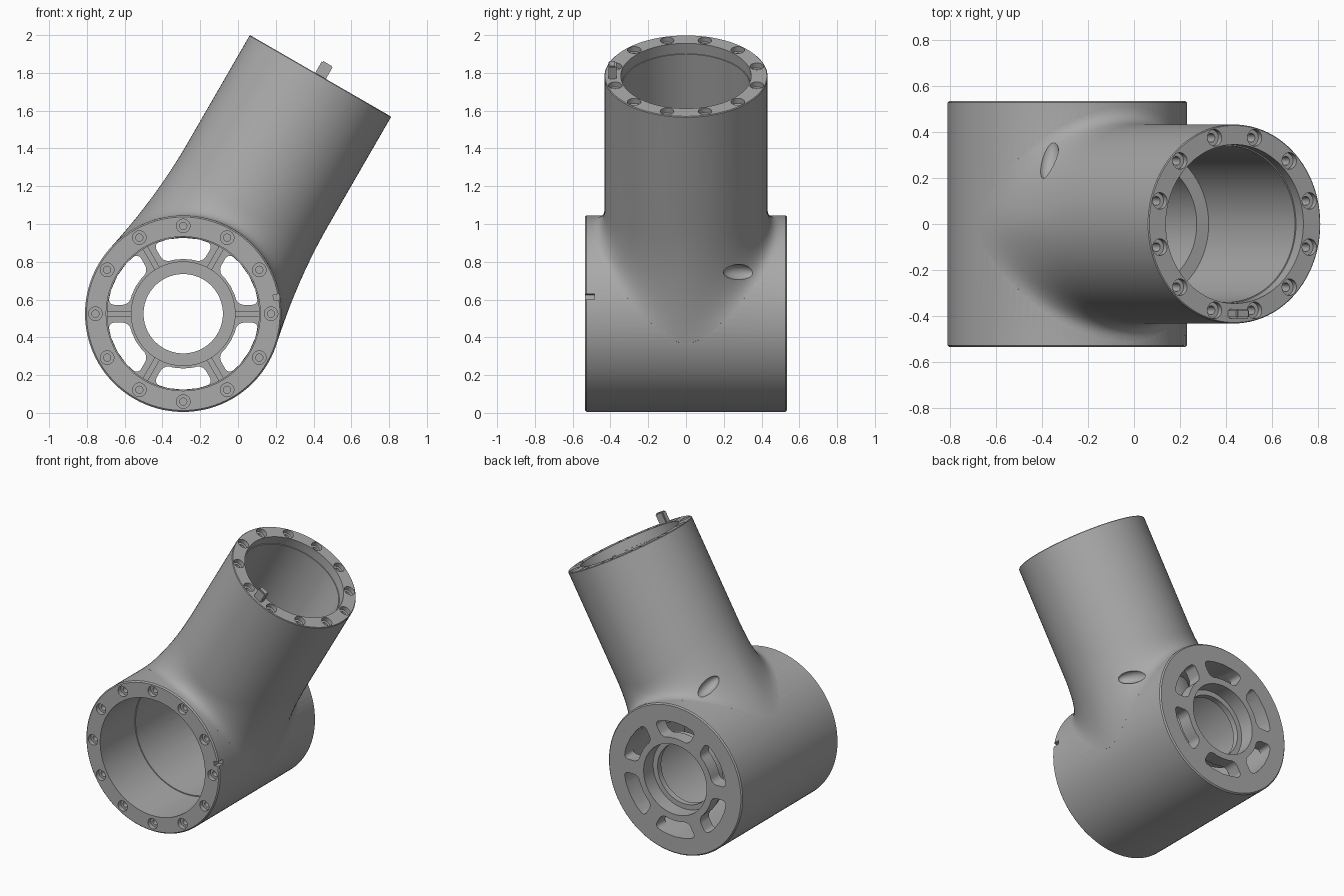
import bpy, bmesh, math
from math import sin, cos, pi, sqrt, radians
from mathutils import Matrix, Vector

cube = bpy.data.objects.get("Cube")
if cube:
    bpy.data.objects.remove(cube, do_unlink=True)

grey = bpy.data.materials.new("cast_grey")
grey.use_nodes = True
colour = (0.4, 0.4, 0.4, 1)
grey.diffuse_color = colour
grey.node_tree.nodes["Principled BSDF"].inputs["Base Color"].default_value = colour

SEG = 96
HUB = Vector((-0.29, 0, 0.525))
# Local z of each frame runs along the axis of that barrel
BARREL = Matrix.Translation(HUB) @ Matrix.Rotation(-pi / 2, 4, 'X')
BRANCH = Matrix.Translation(HUB) @ Matrix.Rotation(radians(30), 4, 'Y')
R, HALF = 0.52, 0.535
TUBE_R, TUBE_L = 0.432, 1.454


def finish(name, bm, matrix):
    bmesh.ops.recalc_face_normals(bm, faces=bm.faces)
    bm.transform(matrix)
    mesh = bpy.data.meshes.new(name)
    bm.to_mesh(mesh)
    bm.free()
    mesh.materials.append(grey)
    ob = bpy.data.objects.new(name, mesh)
    bpy.context.collection.objects.link(ob)
    return ob


def add_loft(bm, rings, loop=False, matrix=Matrix()):
    """Bridge rings of points; cap the ends, or close the last to the first."""
    rows = [[bm.verts.new(matrix @ Vector(p)) for p in ring] for ring in rings]
    n = len(rows[0])
    pairs = list(zip(rows, rows[1:])) + ([(rows[-1], rows[0])] if loop else [])
    for a, b in pairs:
        for i in range(n):
            j = (i + 1) % n
            bm.faces.new((a[i], a[j], b[j], b[i]))
    if not loop:
        bm.faces.new(rows[0])
        bm.faces.new(rows[-1])
    return rows


def circle(r, h, seg=SEG):
    return [(r * cos(2 * pi * i / seg), r * sin(2 * pi * i / seg), h) for i in range(seg)]


def lathe(name, profile, matrix, loop=False):
    bm = bmesh.new()
    add_loft(bm, [circle(r, h) for r, h in profile], loop)
    return finish(name, bm, matrix)


def add_box(bm, size, centre, turn=0):
    m = Matrix.Rotation(turn, 4, 'Z') @ Matrix.Translation(centre) @ Matrix.Diagonal((*size, 1))
    bmesh.ops.create_cube(bm, size=1, matrix=m)


def boolean(body, tool, operation='DIFFERENCE'):
    mod = body.modifiers.new("cut", 'BOOLEAN')
    mod.operation, mod.object, mod.solver = operation, tool, 'EXACT'
    bpy.context.view_layer.objects.active = body
    bpy.ops.object.modifier_apply(modifier=mod.name)
    bpy.data.objects.remove(tool, do_unlink=True)


# Main barrel with slightly broken edges
e = 0.008
body = lathe("pipe_body", [(R - e, -HALF), (R, -HALF + e), (R, HALF - e), (R - e, HALF)], BARREL)


# Slanted branch, flaring smoothly onto the barrel
def branch_ring(t):
    ring = []
    foot_r = 0.508
    for i in range(SEG):
        a = 2 * pi * i / SEG
        c2 = cos(a) ** 2
        top = 0.64 + 0.15 * c2
        foot = sqrt(R * R - foot_r ** 2 * c2)
        bend = foot + (foot_r - TUBE_R) * foot_r * c2 / foot
        h = (1 - t) ** 2 * top + 2 * t * (1 - t) * bend + t * t * foot
        r = TUBE_R + (foot_r - TUBE_R) * t * t
        ring.append((r * cos(a), r * sin(a), h))
    return ring


bm = bmesh.new()
add_loft(bm, [circle(TUBE_R - 0.004, TUBE_L), circle(TUBE_R, TUBE_L - 0.004)]
         + [branch_ring(k / 10) for k in range(11)] + [circle(0.40, 0)])
boolean(body, finish("branch", bm, BRANCH), 'UNION')

# Bores
boolean(body, lathe("barrel_bore", [(0.408, -0.7), (0.408, -0.15), (0.402, -0.15),
                                    (0.402, 0.44)], BARREL))
boolean(body, lathe("branch_bore", [(0.345, 1.6), (0.345, 1.39), (0.34, 1.39), (0.34, 0.64),
                                    (0.28, 0.64), (0.28, 0.1)], BRANCH))
boolean(body, lathe("hub_bore", [(0.265, 0.3), (0.265, 0.7)], BARREL))


# Stepped bolt holes around both open ends
def bolt_holes(radius, face, inward, first, matrix):
    bm = bmesh.new()
    for k in range(12):
        a = first + k * pi / 6
        m = Matrix.Translation((radius * cos(a), radius * sin(a), face))
        steps = [(0.036, -0.02), (0.036, 0.03), (0.019, 0.03), (0.019, 0.1)]
        add_loft(bm, [circle(r, d * inward, 24) for r, d in steps], matrix=m)
    boolean(body, finish("bolt_holes", bm, matrix))


bolt_holes(0.465, -HALF, 1, 0, BARREL)
bolt_holes(0.388, TUBE_L, -1, pi / 12, BRANCH)

# Six rounded windows in the back plate
bm = bmesh.new()
for k in range(6):
    mid = pi / 6 + k * pi / 3
    outline = []
    for r, way in ((0.402, 1), (0.29, -1)):
        half = pi / 6 - math.asin(0.047 / r)
        outline += [(r, mid + way * half * (i / 2 - 1)) for i in range(5)]
    low, high = add_loft(bm, [[(r * cos(a), r * sin(a), h) for r, a in outline]
                              for h in (0.3, 0.7)])
    corners = [bm.edges.get((low[i], high[i])) for i in (0, 4, 5, 9)]
    bmesh.ops.bevel(bm, geom=corners, offset=0.035, segments=5, profile=0.5, affect='EDGES')
boolean(body, finish("windows", bm, BARREL))

# Locating notch on the front rim
bm = bmesh.new()
add_box(bm, (0.07, 0.03, 0.1), (0.52, 0, -HALF), radians(-10))
boolean(body, finish("notch", bm, BARREL))

# Oval pockets either side of the branch root
for side in (1, -1):
    bm = bmesh.new()
    bmesh.ops.create_uvsphere(bm, u_segments=32, v_segments=20, radius=0.042)
    bm.transform(Matrix.Diagonal((1, 1, 2.3, 1)))
    bm.transform(Vector((-0.07 * side, 0.18, -0.05)).to_track_quat('Z', 'Y').to_matrix().to_4x4())
    bm.transform(Matrix.Translation((0.362 * side, 0.285, 0.462)))
    boolean(body, finish("pocket", bm, BRANCH))

# Stepped hub collar in the back plate
collar = lathe("hub_collar", [(0.21, 0.39), (0.277, 0.39), (0.277, 0.52), (0.272, HALF),
                              (0.245, HALF), (0.245, 0.43), (0.21, 0.43)], BARREL, True)

# Stiffening ribs along the spokes
bm = bmesh.new()
for k in range(6):
    add_box(bm, (0.145, 0.03, 0.06), (0.335, 0, 0.44), k * pi / 3)
ribs = finish("spoke_ribs", bm, BARREL)

# Locating pin on the branch end
bm = bmesh.new()
add_box(bm, (0.065, 0.042, 0.12), (0, -0.39, TUBE_L + 0.015))
bmesh.ops.bevel(bm, geom=bm.edges[:], offset=0.006, segments=2, affect='EDGES')
pin = finish("locating_pin", bm, BRANCH)

for ob in (body, collar, ribs, pin):
    bpy.ops.object.select_all(action='DESELECT')
    ob.select_set(True)
    bpy.context.view_layer.objects.active = ob
    bpy.ops.object.shade_smooth_by_angle(angle=radians(30))
